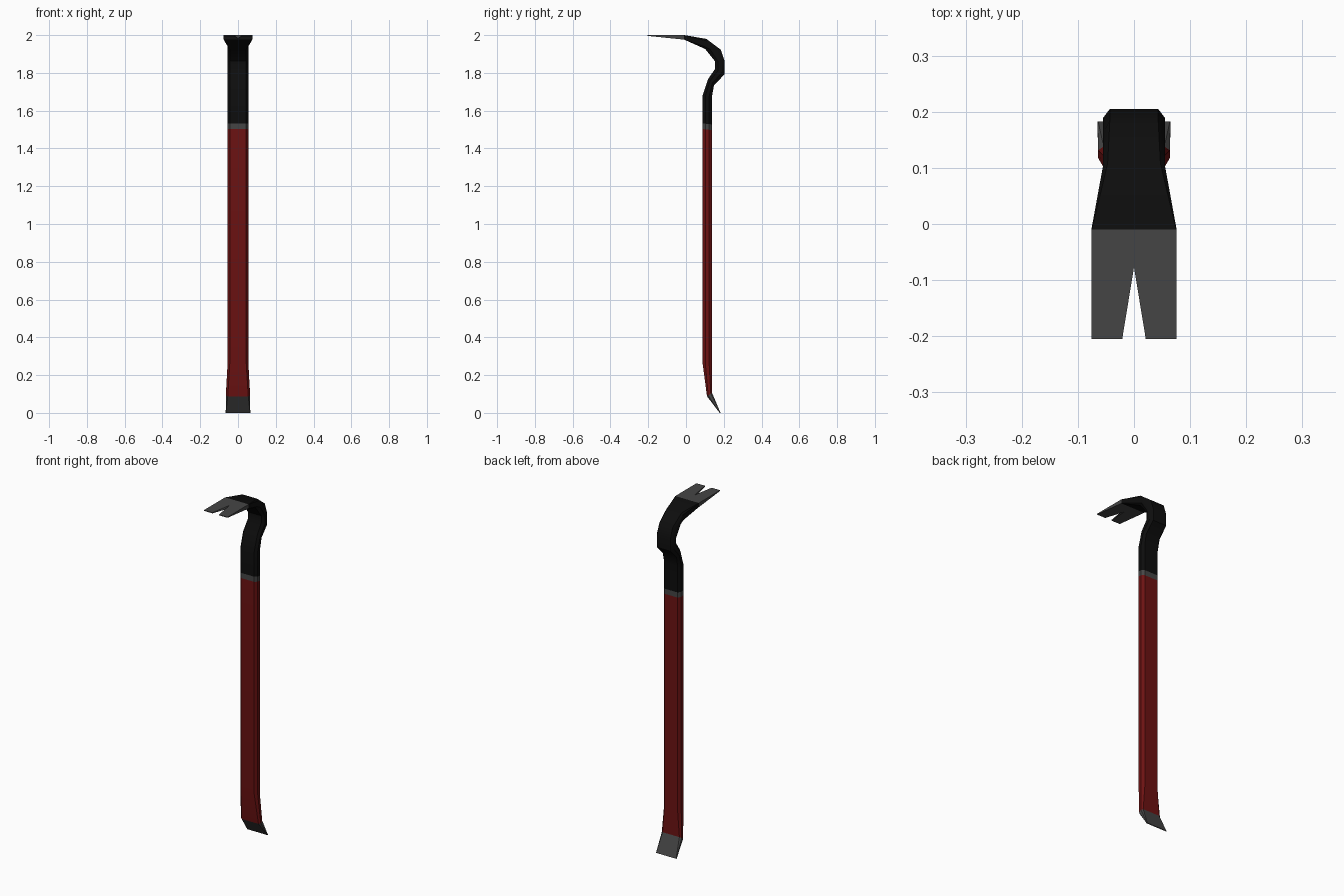
import bpy, bmesh, math

if "Cube" in bpy.data.objects:
    bpy.data.objects.remove(bpy.data.objects["Cube"])


def material(name, rgb):
    m = bpy.data.materials.new(name)
    m.diffuse_color = (*rgb, 1)
    m.use_nodes = True
    m.node_tree.nodes["Principled BSDF"].inputs["Base Color"].default_value = m.diffuse_color
    return m


RED = material("red_paint", (0.15, 0.006, 0.006))
BLACK = material("black_paint", (0.004, 0.004, 0.004))
STEEL = material("bare_steel", (0.06, 0.06, 0.06))


def finish(bm, name, mat):
    bmesh.ops.remove_doubles(bm, verts=bm.verts, dist=1e-5)
    bmesh.ops.recalc_face_normals(bm, faces=bm.faces)
    me = bpy.data.meshes.new(name)
    bm.to_mesh(me)
    bm.free()
    me.materials.append(mat)
    ob = bpy.data.objects.new(name, me)
    bpy.context.collection.objects.link(ob)
    bpy.context.view_layer.objects.active = ob
    ob.select_set(True)
    bpy.ops.object.shade_smooth_by_angle(angle=math.radians(35))
    ob.select_set(False)
    return ob


def loft(name, mat, stations):
    """Chamfered bar. Station: inner (y, z), outer (y, z), half width, chamfer."""
    bm = bmesh.new()
    rings = []
    for (yi, zi), (yo, zo), w, c in stations:
        t = 0.3 * c / 0.012          # chamfer as a share of the thickness
        section = [(-w + c, 0), (w - c, 0), (w, t), (w, 1 - t),
                   (w - c, 1), (-w + c, 1), (-w, 1 - t), (-w, t)]
        rings.append([bm.verts.new((x, yi + (yo - yi) * k, zi + (zo - zi) * k))
                      for x, k in section])
    for a, b in zip(rings, rings[1:]):
        for i in range(8):
            j = (i + 1) % 8
            bm.faces.new((a[i], a[j], b[j], b[i]))
    return finish(bm, name, mat)


W, C = 0.055, 0.012
F, B = 0.087, 0.138              # front and back of the straight bar
base = ((0.111, 0.088), (B, 0.106), 0.064, 0.010)
band_low = ((F, 1.503), (B, 1.497), W, C)
band_high = ((F, 1.533), (B, 1.527), W, C)

# flat chisel end
loft("chisel_tip", STEEL, [((0.178, 0), (0.183, 0), 0.065, 0.001), base])

# painted shaft
loft("shaft", RED, [base, ((F, 0.27), (B, 0.25), W, C), band_low])

# steel band between the paints
loft("band", STEEL, [band_low, band_high])

# curved neck
loft("neck", BLACK, [
    band_high,
    ((F, 1.677), (B, 1.677), W, C),
    ((0.117, 1.767), (0.148, 1.735), W, C),
    ((0.153, 1.820), (0.205, 1.793), W, C),
    ((0.153, 1.862), (0.205, 1.862), W, C),
    ((0.102, 1.926), (0.185, 1.922), W, C),
    ((0.092, 1.931), (0.108, 1.980), W, 0.008),
    ((-0.010, 1.976), (-0.010, 2.0), 0.076, 0.001),
])

# split claw: one prong, mirrored
outline = [(0, -0.01), (0.076, -0.01), (0.076, -0.205), (0.021, -0.205), (0, -0.077)]
bm = bmesh.new()
top = [bm.verts.new((x, y, 2.0)) for x, y in outline]
low = [bm.verts.new((x, y, 1.976 + 0.02 * (-0.01 - y) / 0.195)) for x, y in outline]
bm.faces.new(top)
bm.faces.new(low[::-1])
for i in range(1, 4):            # sides; the two inner seams stay open
    bm.faces.new((top[i], low[i], low[i + 1], top[i + 1]))
claw = finish(bm, "claw", STEEL)
claw.modifiers.new("mirror", 'MIRROR').use_axis[0] = True
